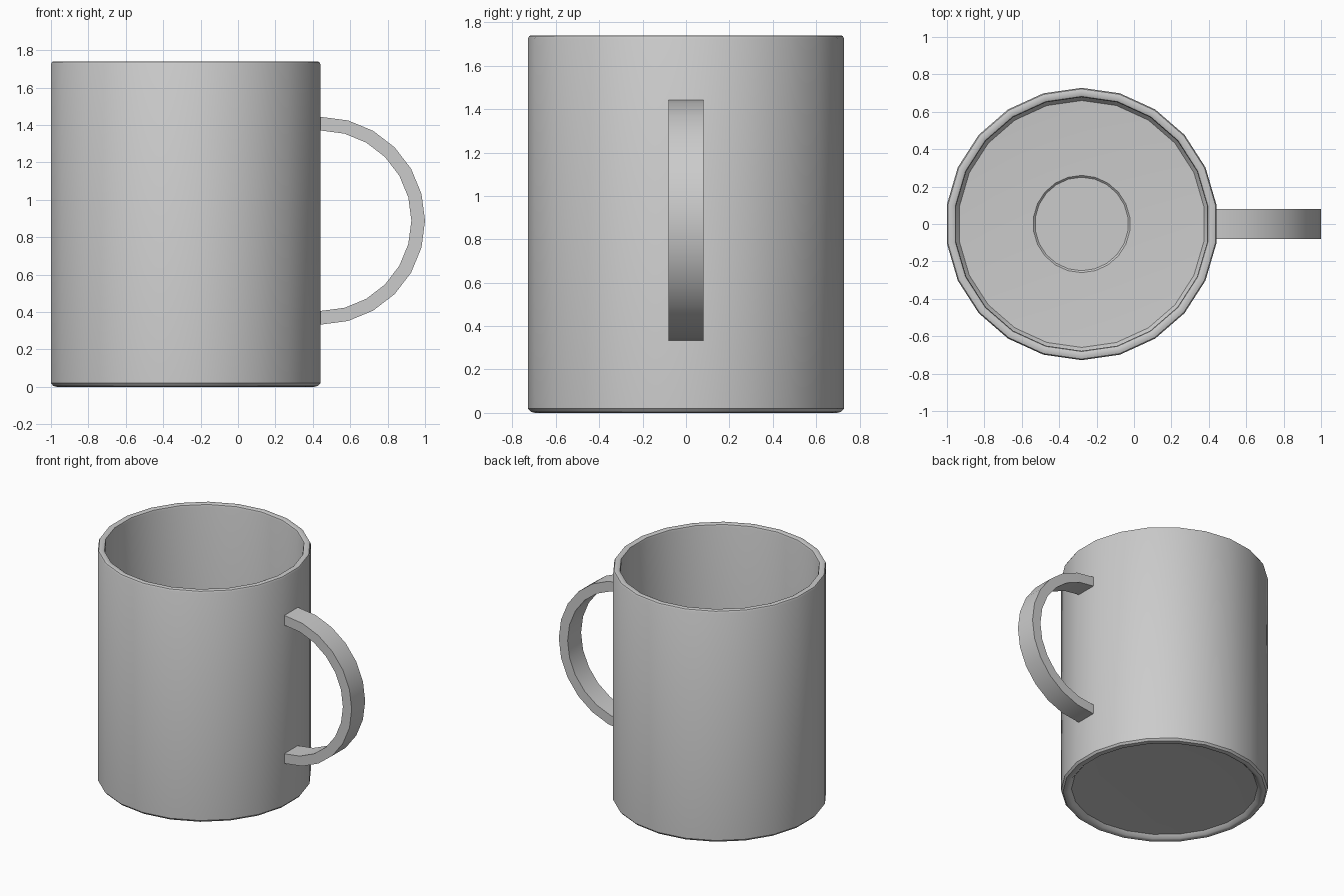
import bpy, bmesh
from math import sin, cos, pi, radians

if "Cube" in bpy.data.objects:
    bpy.data.objects.remove(bpy.data.objects["Cube"])

CX = -0.28      # body axis
SIDES = 22


def finish(name, bm, angle):
    bmesh.ops.recalc_face_normals(bm, faces=bm.faces)
    me = bpy.data.meshes.new(name)
    bm.to_mesh(me)
    bm.free()
    ob = bpy.data.objects.new(name, me)
    bpy.context.collection.objects.link(ob)
    bpy.ops.object.select_all(action='DESELECT')
    ob.select_set(True)
    bpy.context.view_layer.objects.active = ob
    bpy.ops.object.shade_smooth_by_angle(angle=radians(angle))
    return ob


def lathe(name, profile):
    """Revolve (radius, z) points; the first and last rings are capped."""
    bm = bmesh.new()
    rings = []
    for r, z in profile:
        rings.append([bm.verts.new((CX + r * cos(a), r * sin(a), z))
                      for a in (pi / 2 + 2 * pi * i / SIDES for i in range(SIDES))])
    for a, b in zip(rings, rings[1:]):
        for i in range(SIDES):
            j = (i + 1) % SIDES
            bm.faces.new((a[i], a[j], b[j], b[i]))
    bm.faces.new(rings[0])
    bm.faces.new(rings[-1])
    return finish(name, bm, 35)


# Mug body: recessed underside, foot, outer wall, rim, inner wall, floor
lathe("mug_body", [
    (0.50, 0.035), (0.655, 0.03), (0.675, 0.006), (0.695, 0.0), (0.715, 0.005), (0.728, 0.02),
    (0.728, 1.725), (0.722, 1.737), (0.712, 1.74),
    (0.692, 1.74), (0.682, 1.735), (0.678, 1.72),
    (0.678, 0.11), (0.66, 0.085), (0.50, 0.075), (0.26, 0.07), (0.25, 0.06)])

# Handle: rectangular section swept round a half circle, ends set in the wall
bm = bmesh.new()
HX, HZ, RO, RI, W, N = 0.445, 0.888, 0.555, 0.482, 0.08, 12
path = [(HX + 0.0, pi / 2 - pi * i / N) for i in range(N + 1)]
path = [(HX - 0.03, pi / 2)] + path + [(HX - 0.03, -pi / 2)]
sections = []
for x, a in path:
    sections.append([bm.verts.new((x + r * cos(a), y, HZ + r * sin(a)))
                     for r, y in ((RO, -W), (RO, W), (RI, W), (RI, -W))])
for s, t in zip(sections, sections[1:]):
    for i in range(4):
        j = (i + 1) % 4
        bm.faces.new((s[i], s[j], t[j], t[i]))
bm.faces.new(sections[0])
bm.faces.new(sections[-1])
finish("mug_handle", bm, 35)
